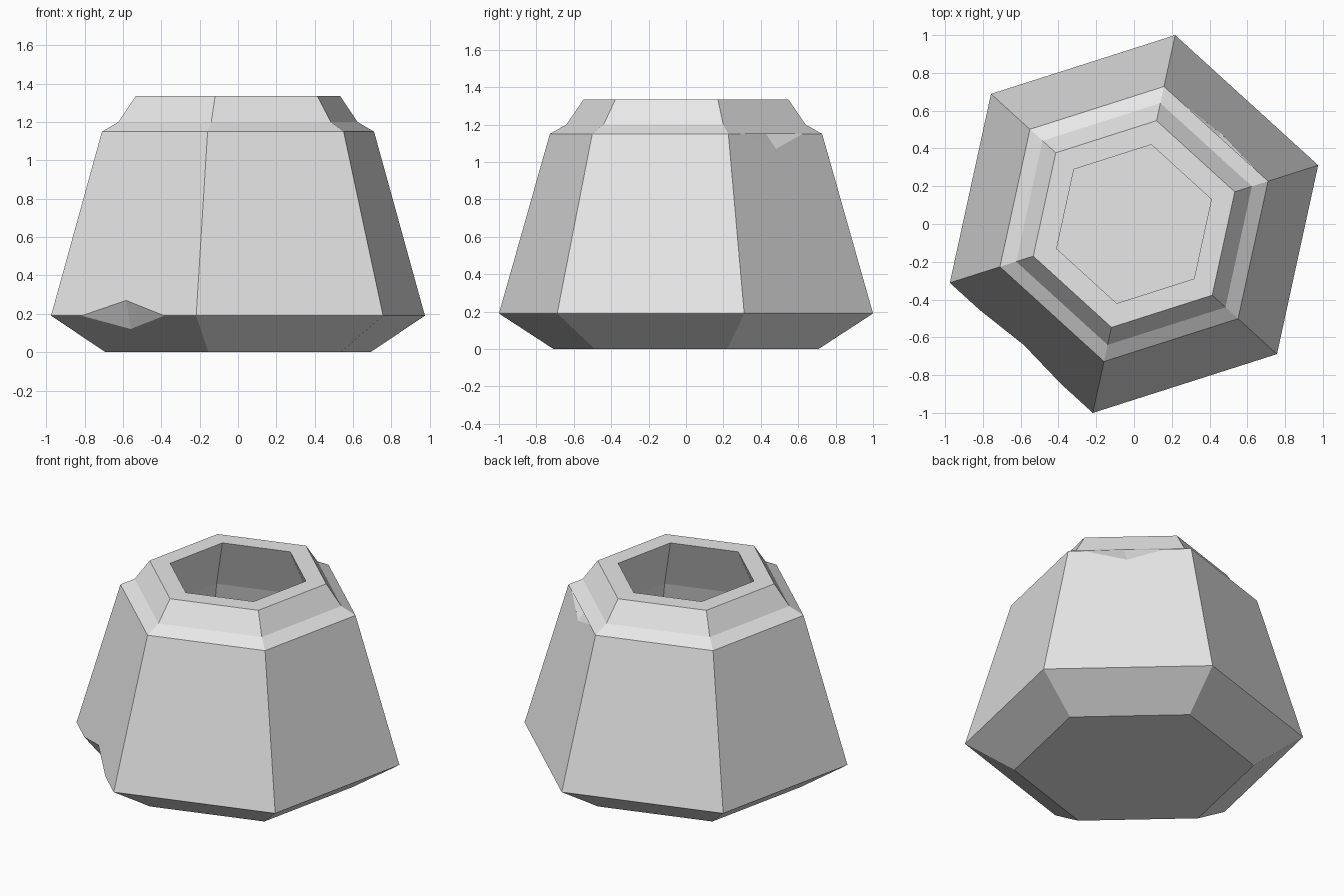
import bpy
import bmesh
import math
from mathutils import Vector

SIDES = 6
TURN = math.radians(17.7)

cube = bpy.data.objects.get("Cube")
if cube:
    bpy.data.objects.remove(cube, do_unlink=True)

stone = bpy.data.materials.new("grey stone")
stone.use_nodes = True
grey = (0.8, 0.8, 0.8, 1)
stone.diffuse_color = grey
stone.node_tree.nodes["Principled BSDF"].inputs["Base Color"].default_value = grey


def corner(i, radius, z):
    a = TURN + i * math.tau / SIDES
    return Vector((radius * math.cos(a), radius * math.sin(a), z))


def on_side(side, t, radius, z):
    """Point along one side of a hexagonal ring."""
    return corner(side, radius, z).lerp(corner(side + 1, radius, z), t)


def add_object(name, bm):
    bmesh.ops.recalc_face_normals(bm, faces=bm.faces)
    mesh = bpy.data.meshes.new(name)
    bm.to_mesh(mesh)
    bm.free()
    mesh.materials.append(stone)
    obj = bpy.data.objects.new(name, mesh)
    bpy.context.collection.objects.link(obj)
    return obj


# Hexagonal pot: outer wall, stepped shoulder, rim, then hollow inside
profile = [(0.725, 0), (1.0235, 0.19), (0.745, 1.15), (0.655, 1.2),
           (0.56, 1.335), (0.43, 1.335), (0.59, 0.99), (0.81, 0.2), (0.7, 0.13)]
bm = bmesh.new()
rings = [[bm.verts.new(corner(i, r, z)) for i in range(SIDES)] for r, z in profile]
for low, high in zip(rings, rings[1:]):
    for i in range(SIDES):
        j = (i + 1) % SIDES
        bm.faces.new((low[i], low[j], high[j], high[i]))
bm.faces.new(rings[0])
bm.faces.new(rings[-1])
pot = add_object("hexagonal_pot", bm)


# Wedge-shaped chips broken out of the wall edges
def cut_chip(name, side, left, right, top, bottom):
    points = [on_side(side, *p) for p in (left, right, top, bottom)]
    middle = (points[0] + points[1]) / 2
    outward = Vector((middle.x, middle.y, 0)).normalized()
    points.append(middle + outward * 0.1 + Vector((0, 0, 0.03)))
    bm = bmesh.new()
    for p in points:
        bm.verts.new(p)
    bmesh.ops.convex_hull(bm, input=bm.verts)
    cutter = add_object(name, bm)
    cutter.hide_render = True
    mod = pot.modifiers.new(name, 'BOOLEAN')
    mod.operation = 'DIFFERENCE'
    mod.solver = 'EXACT'
    mod.object = cutter
    return cutter


cutters = [
    cut_chip("base_chip", 3, (0.21, 1.0235, 0.19), (0.78, 1.0235, 0.19),
             (0.5, 1.0, 0.27), (0.46, 0.913, 0.12)),
    cut_chip("shoulder_chip", 0, (0.12, 0.745, 1.15), (0.79, 0.745, 1.15),
             (0.44, 0.655, 1.2), (0.48, 0.768, 1.07)),
]

# Bake the cuts and drop the helpers
bpy.context.view_layer.update()
graph = bpy.context.evaluated_depsgraph_get()
result = bpy.data.meshes.new_from_object(pot.evaluated_get(graph))
pot.modifiers.clear()
pot.data = result
for cutter in cutters:
    bpy.data.objects.remove(cutter, do_unlink=True)
